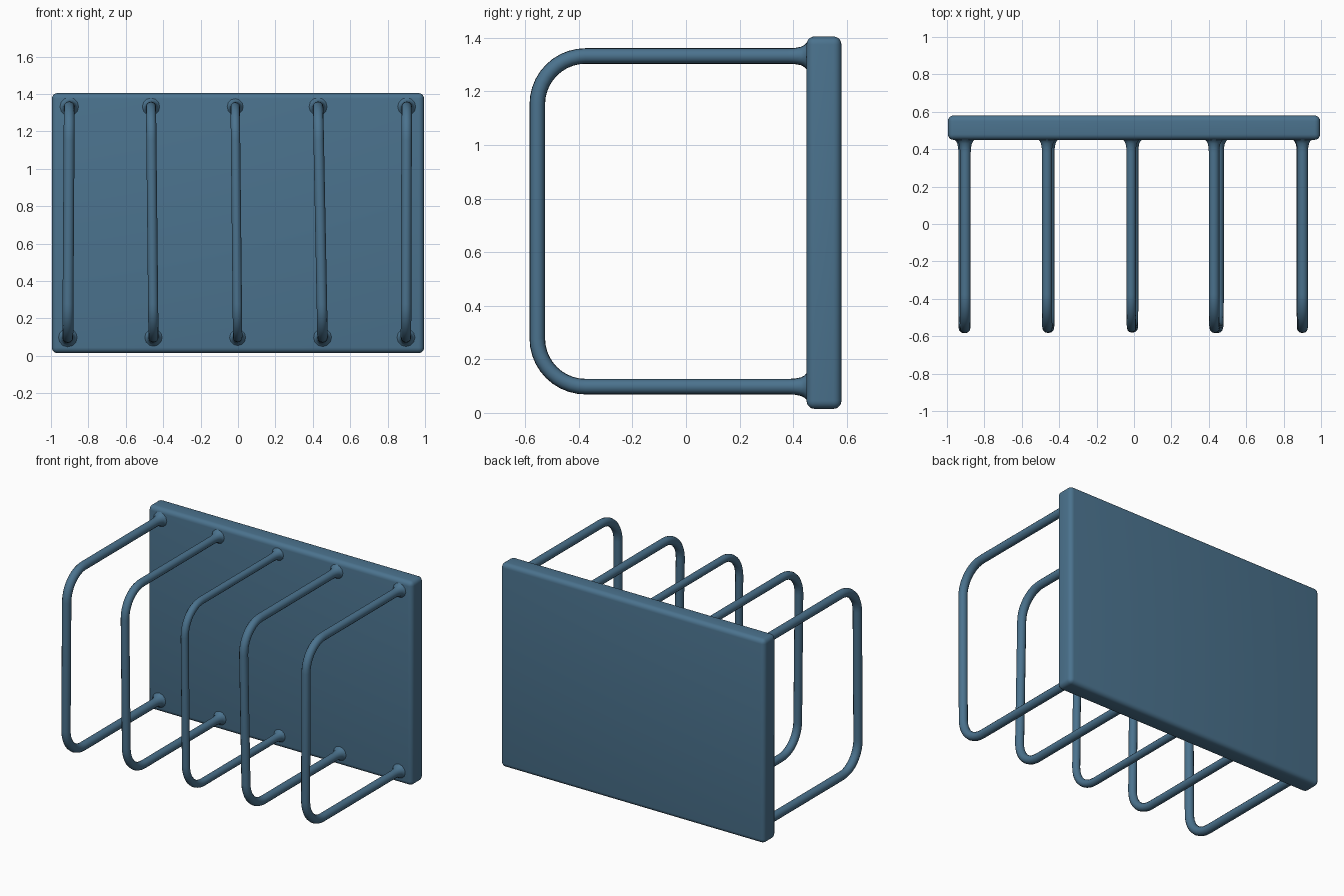
import bpy, bmesh, math

if "Cube" in bpy.data.objects:
    bpy.data.objects.remove(bpy.data.objects["Cube"])

mat = bpy.data.materials.new("steel_blue")
mat.diffuse_color = (0.07, 0.17, 0.27, 1)
mat.use_nodes = True
mat.node_tree.nodes["Principled BSDF"].inputs["Base Color"].default_value = mat.diffuse_color

Z_LOW, Z_HIGH = 0.098, 1.332      # wire centre heights
Y_FRONT, Y_PLATE = -0.555, 0.50   # wire front and buried end
CORNER = 0.18


def smooth(obj):
    bpy.ops.object.select_all(action='DESELECT')
    obj.select_set(True)
    bpy.context.view_layer.objects.active = obj
    bpy.ops.object.shade_smooth_by_angle(angle=math.radians(40))


def back_plate():
    bm = bmesh.new()
    bmesh.ops.create_cube(bm, size=1)
    for v in bm.verts:
        v.co.x *= 1.99
        v.co.y = v.co.y * 0.13 + 0.515
        v.co.z = v.co.z * 1.39 + 0.71
    bmesh.ops.bevel(bm, geom=bm.edges[:], offset=0.03, segments=5,
                    profile=0.5, affect='EDGES')
    me = bpy.data.meshes.new("back_plate")
    bm.to_mesh(me)
    bm.free()
    obj = bpy.data.objects.new("back_plate", me)
    bpy.context.collection.objects.link(obj)
    me.materials.append(mat)
    smooth(obj)


def wire_path():
    # (y, z, radius scale): flared at the plate, rounded front corners
    flare = [(Y_PLATE, 1.9), (0.452, 1.8), (0.443, 1.45), (0.43, 1.2), (0.405, 1.03), (0.38, 1.0)]
    pts = [(y, Z_HIGH, r) for y, r in flare]
    for cz, start in ((Z_HIGH - CORNER, 90), (Z_LOW + CORNER, 180)):
        for i in range(11):
            a = math.radians(start + 9 * i)
            pts.append((Y_FRONT + CORNER + CORNER * math.cos(a),
                        cz + CORNER * math.sin(a), 1.0))
    return pts + [(y, Z_LOW, r) for y, r in reversed(flare)]


def wire_loop(name, x_top, x_low, radius):
    cu = bpy.data.curves.new(name, 'CURVE')
    cu.dimensions = '3D'
    cu.bevel_depth = radius
    cu.bevel_resolution = 4
    cu.use_fill_caps = True
    pts = wire_path()
    sp = cu.splines.new('POLY')
    sp.points.add(len(pts) - 1)
    for p, (y, z, r) in zip(sp.points, pts):
        t = (z - Z_LOW) / (Z_HIGH - Z_LOW)
        p.co = (x_low + (x_top - x_low) * t, y, z, 1)
        p.radius = r
    tmp = bpy.data.objects.new(name + "_path", cu)
    bpy.context.collection.objects.link(tmp)
    bpy.context.view_layer.update()
    me = bpy.data.meshes.new_from_object(tmp.evaluated_get(bpy.context.evaluated_depsgraph_get()))
    bpy.data.objects.remove(tmp)
    obj = bpy.data.objects.new(name, me)
    bpy.context.collection.objects.link(obj)
    me.materials.clear()
    me.materials.append(mat)
    smooth(obj)


back_plate()

# Five wire dividers, each leaning very slightly
for i, (top, low, rad) in enumerate([(-0.902, -0.91, 0.029), (-0.465, -0.452, 0.027),
                                     (-0.015, -0.002, 0.025), (0.428, 0.452, 0.028),
                                     (0.902, 0.898, 0.028)]):
    wire_loop(f"wire_divider_{i + 1}", top, low, rad)
